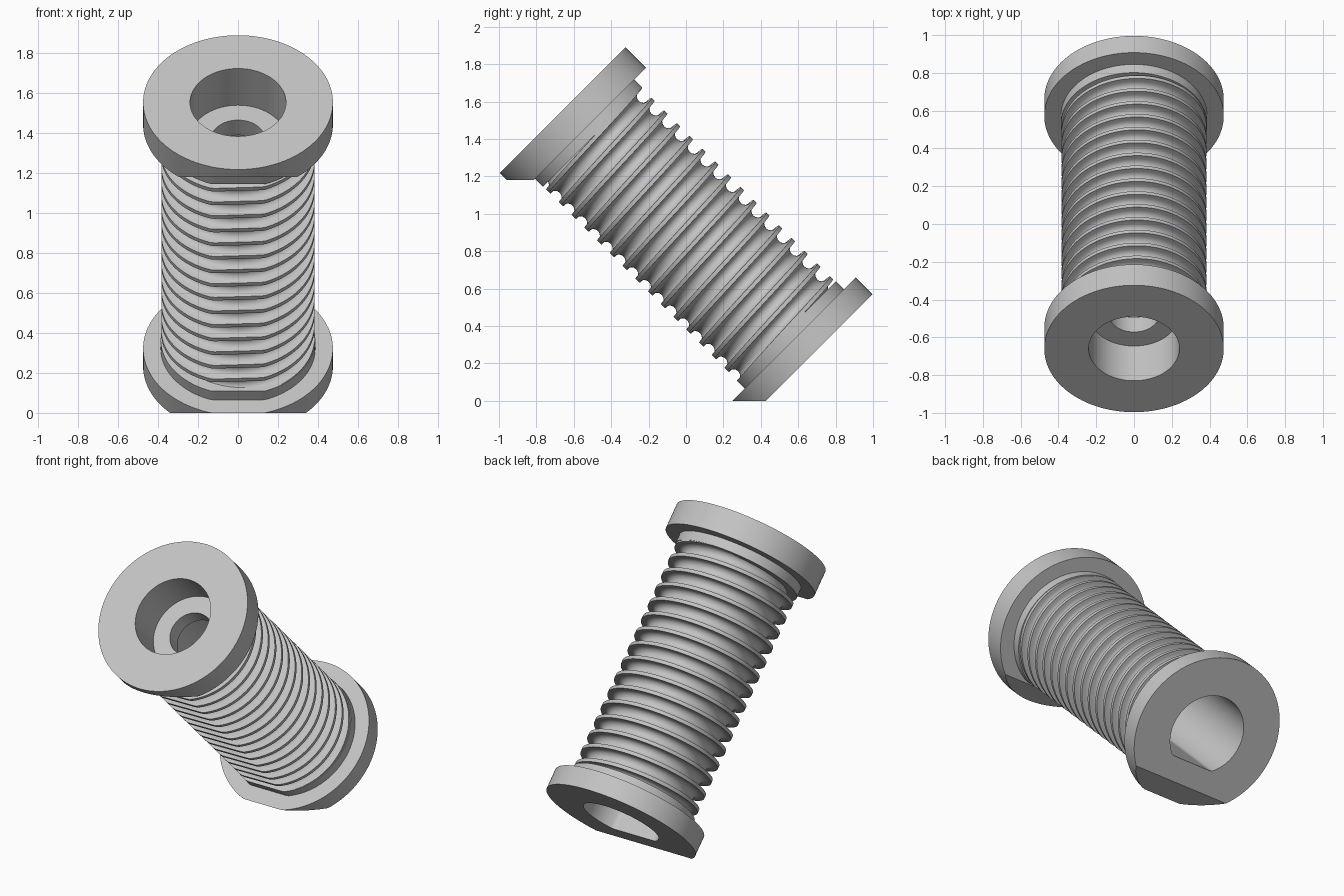
import bpy, bmesh, math
from mathutils import Matrix, Vector

if "Cube" in bpy.data.objects:
    bpy.data.objects.remove(bpy.data.objects["Cube"])

grey = bpy.data.materials.new("plain grey")
grey.use_nodes = True
grey.diffuse_color = (0.55, 0.55, 0.55, 1)
grey.node_tree.nodes["Principled BSDF"].inputs["Base Color"].default_value = grey.diffuse_color

# The spool leans forward at 45 degrees; local z runs up its axis
PLACE = Matrix.Translation((0, 0.66, 0.234)) @ Matrix.Rotation(math.radians(45), 4, "X")
LENGTH, SEGS = 1.867, 120
FLANGE_R, COLLAR_R, BORE_R, SMALL_R = 0.475, 0.387, 0.24, 0.135
LOW_FLANGE, LOW_COLLAR = 0.125, 0.187
TOP_FLANGE, TOP_COLLAR = 1.711, 1.652
BODY_FLAT, BORE_FLAT = 0.364, 0.19


def ring_point(r, s, angle, flat=None):
    """Point on a circle, clipped by a flat on the underside."""
    under = -math.sin(angle)
    if flat and under > 0.01:
        r = min(r, flat / under)
    return Vector((r * math.cos(angle), r * math.sin(angle), s))


def finish(bm, name):
    bmesh.ops.recalc_face_normals(bm, faces=bm.faces)
    mesh = bpy.data.meshes.new(name)
    bm.to_mesh(mesh)
    bm.free()
    obj = bpy.data.objects.new(name, mesh)
    bpy.context.collection.objects.link(obj)
    mesh.materials.append(grey)
    bpy.ops.object.select_all(action="DESELECT")
    obj.select_set(True)
    bpy.context.view_layer.objects.active = obj
    bpy.ops.object.shade_smooth_by_angle(angle=math.radians(35))
    return obj


def trim_below(bm, faces, height):
    """Cut the given faces with a level plane and close the cut."""
    geom = set(faces)
    for f in faces:
        geom.update(f.edges)
        geom.update(f.verts)
    bmesh.ops.bisect_plane(bm, geom=list(geom), plane_co=(0, 0, height),
                           plane_no=(0, 0, 1), clear_inner=True)
    rim = [e for e in bm.edges if e.is_boundary]
    bmesh.ops.holes_fill(bm, edges=rim, sides=0)


# Spool: flanges, collars, stepped bore and an inner core as one turned solid
profile = [
    (BORE_R, 0, BORE_FLAT), (FLANGE_R, 0, None),
    (FLANGE_R, LOW_FLANGE, None), (COLLAR_R, LOW_FLANGE, BODY_FLAT),
    (COLLAR_R, LOW_COLLAR, BODY_FLAT), (0.3, LOW_COLLAR, None),
    (0.3, TOP_COLLAR, None), (COLLAR_R, TOP_COLLAR, BODY_FLAT),
    (COLLAR_R, TOP_FLANGE, BODY_FLAT), (FLANGE_R, TOP_FLANGE, None),
    (FLANGE_R, LENGTH, None), (BORE_R, LENGTH, None),
    (BORE_R, 1.607, None), (SMALL_R, 1.607, None),
    (SMALL_R, 1.5, None), (BORE_R, 1.5, BORE_FLAT),
]
bm = bmesh.new()
rows = [[bm.verts.new(ring_point(r, s, math.tau * i / SEGS, flat)) for i in range(SEGS)]
        for r, s, flat in profile]
for k, row in enumerate(rows):
    nxt = rows[(k + 1) % len(rows)]
    for i in range(SEGS):
        j = (i + 1) % SEGS
        bm.faces.new((row[i], row[j], nxt[j], nxt[i]))

# Level cuts under both flanges
top_faces = [f for f in bm.faces if all(v.co.z > TOP_FLANGE - 0.001 for v in f.verts)]
low_faces = [f for f in bm.faces if all(v.co.z < LOW_FLANGE + 0.001 for v in f.verts)]
bm.transform(PLACE)
trim_below(bm, top_faces, 1.18)
trim_below(bm, [f for f in low_faces if f.is_valid], 0)
finish(bm, "spool")

# Helical round groove swept along the body
PITCH, TURNS, GROOVE_R, CREST, GROOVE_AXIS = 0.0964, 17, 0.037, 0.384, 0.36
section = [(-PITCH / 2, CREST), (-GROOVE_R, CREST)]
section += [(-GROOVE_R * math.cos(math.pi * k / 8),
             GROOVE_AXIS - GROOVE_R * math.sin(math.pi * k / 8)) for k in range(9)]
section += [(GROOVE_R, CREST), (PITCH / 2, CREST)]
start = 1.614 - 16 * PITCH
bm = bmesh.new()
last = None
for i in range(SEGS * TURNS + 1):
    angle = math.pi / 2 + math.tau * i / SEGS
    s = start + PITCH * i / SEGS
    row = [bm.verts.new(ring_point(r, s + ds, angle, BODY_FLAT - 0.002)) for ds, r in section]
    if last:
        for k in range(len(row) - 1):
            bm.faces.new((last[k], row[k], row[k + 1], last[k + 1]))
    last = row
bmesh.ops.remove_doubles(bm, verts=bm.verts, dist=0.0005)
bm.transform(PLACE)
finish(bm, "threaded_body")
